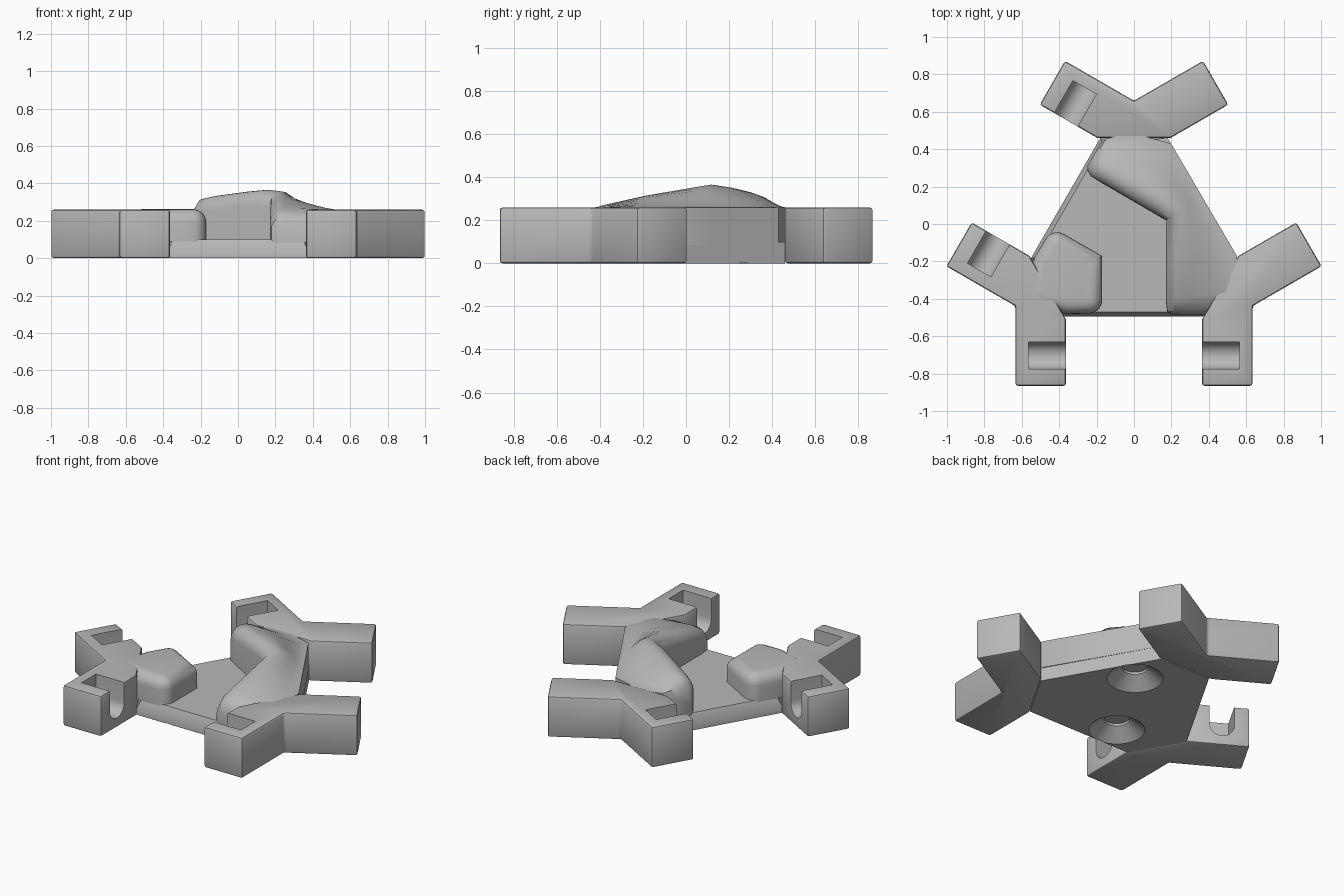
import bpy, bmesh, math
from mathutils import Vector, Matrix

if "Cube" in bpy.data.objects:
    bpy.data.objects.remove(bpy.data.objects["Cube"])

grey = bpy.data.materials.new("plain_grey")
grey.use_nodes = True
COLOUR = (0.48, 0.48, 0.48, 1)
grey.diffuse_color = COLOUR
grey.node_tree.nodes["Principled BSDF"].inputs["Base Color"].default_value = COLOUR

CENTRE = Vector((0, -0.073))    # centre of the three-way symmetry
HUB = 0.576                     # distance from centre to each Y hub
TOP = 0.26
HALF = 0.135                    # half width of an arm
ARM = 0.504


def finish(bm, name):
    bmesh.ops.recalc_face_normals(bm, faces=bm.faces)
    mesh = bpy.data.meshes.new(name)
    bm.to_mesh(mesh)
    bm.free()
    mesh.materials.append(grey)
    obj = bpy.data.objects.new(name, mesh)
    bpy.context.collection.objects.link(obj)
    return obj


def loft(rings, name):
    """Skin a list of equal-length rings and cap both ends."""
    bm = bmesh.new()
    rows = [[bm.verts.new(p) for p in ring] for ring in rings]
    n = len(rows[0])
    for a, b in zip(rows, rows[1:]):
        for i in range(n):
            j = (i + 1) % n
            bm.faces.new((a[i], a[j], b[j], b[i]))
    bm.faces.new(rows[0])
    bm.faces.new(rows[-1])
    return finish(bm, name)


def prism(outline, z0, z1, name):
    return loft([[(p[0], p[1], z) for p in outline] for z in (z0, z1)], name)


def cut(obj, cutters):
    for c in cutters:
        m = obj.modifiers.new("cut", "BOOLEAN")
        m.operation, m.object, m.solver = "DIFFERENCE", c, "EXACT"
    bake(obj)
    for c in cutters:
        bpy.data.objects.remove(c)


def bake(obj):
    deps = bpy.context.evaluated_depsgraph_get()
    mesh = bpy.data.meshes.new_from_object(obj.evaluated_get(deps))
    obj.modifiers.clear()
    obj.data = mesh


def smooth(obj, angle=35):
    bpy.ops.object.select_all(action="DESELECT")
    obj.select_set(True)
    bpy.context.view_layer.objects.active = obj
    bpy.ops.object.shade_smooth_by_angle(angle=math.radians(angle))


def polar(deg):
    return Vector((math.cos(math.radians(deg)), math.sin(math.radians(deg))))


def hook_slot(hub, direction, inward):
    """U-shaped cutter: open at the top and on the inner side of an arm."""
    mid, r, floor = 0.342, 0.0725, 0.06
    profile = [(-r, TOP + 0.1)]
    for k in range(17):
        a = math.pi + math.pi * k / 16
        profile.append((r * math.cos(a), floor + r + r * math.sin(a)))
    profile.append((r, TOP + 0.1))
    rings = []
    for side in (HALF + 0.05, HALF - 0.2):
        base = hub + direction * mid + inward * side
        rings.append([(*(base + direction * u), z) for u, z in profile])
    return loft(rings, "slot_cutter")


# Three Y-shaped corners; each entry lists which arms carry a hook slot
corners = {"back": (90, (1,)), "right": (210, (-1, 1)), "left": (330, (-1,))}
for name, (angle, slots) in corners.items():
    radial = polar(angle)
    hub = CENTRE + radial * HUB
    outline = [hub + radial * HALF / math.sin(math.pi / 3)]
    sides = []
    cutters = []
    for s in (1, -1):
        d = polar(angle + 60 * s)
        inward = polar(angle + 150 * s)
        sides.append([hub + d * ARM - inward * HALF,
                      hub + d * ARM + inward * HALF,
                      hub + d * 0.148 + inward * HALF])
        if s in slots:
            cutters.append(hook_slot(hub, d, inward))
    outline += sides[0] + sides[1][::-1]
    corner = prism(outline, 0, TOP, name + "_corner_arms")
    bev = corner.modifiers.new("round", "BEVEL")
    bev.width, bev.segments = 0.013, 2
    bev.limit_method = "ANGLE"
    bake(corner)
    if cutters:
        cut(corner, cutters)
    smooth(corner)

# Base plate, sloped along its two open edges
ring, top_ring = [], []
for angle in (90, 210, 330):
    for s in (-1, 1):
        p = CENTRE + polar(angle) * 0.533 + polar(angle + 90) * 0.18 * s
        ring.append(p)
        open_edge = (angle, s) in ((90, 1), (210, -1), (210, 1), (330, -1))
        top_ring.append(CENTRE + (p - CENTRE) * (0.94 if open_edge else 1))
plate = loft([[(*p, 0) for p in ring], [(*p, 0.04) for p in ring],
              [(*p, 0.1) for p in top_ring]], "base_plate")

# Two conical screw recesses under the plate
cones = []
for s in (1, -1):
    c = CENTRE + polar(60) * 0.303 * s
    rings = []
    for r, z in ((0.175, -0.01), (0.163, 0), (0.075, 0.07), (0.075, 0.085)):
        rings.append([(*(c + polar(k * 10) * r), z) for k in range(36)])
    cones.append(loft(rings, "recess_cutter"))
cut(plate, cones)
smooth(plate, 30)

# Rounded lobe inside the right corner, mirrored about the corner axis
axis = polar(30)
hub = CENTRE + polar(210) * HUB
across = Vector((-axis.y, axis.x))
half = [(0.38, 0), (0.226, 0.265), (0.061, 0.174), (-0.02, 0.1)]
local = half + [(u, -v) for u, v in half[:0:-1]]
bm = bmesh.new()
low = [bm.verts.new((*(hub + axis * u + across * v), 0.09)) for u, v in local]
face = bm.faces.new(low)
res = bmesh.ops.extrude_face_region(bm, geom=[face])
bmesh.ops.translate(bm, vec=(0, 0, TOP + 0.002 - 0.09),
                    verts=[v for v in res["geom"] if isinstance(v, bmesh.types.BMVert)])
target = [(hub + axis * 0.226 + across * 0.265 * s) for s in (1, -1)]
uprights = [e for e in bm.edges
            if abs(e.verts[0].co.z - e.verts[1].co.z) > 0.1
            and any((e.verts[0].co.xy - t).length < 0.01 for t in target)]
bmesh.ops.bevel(bm, geom=uprights, offset=0.07, segments=6, profile=0.5, affect="EDGES")
rim = [e for e in bm.edges if all(v.co.z > 0.2 for v in e.verts)
       and max((v.co.xy - hub).dot(axis) for v in e.verts) > 0.06]
bmesh.ops.bevel(bm, geom=rim, offset=0.07, segments=6, profile=0.5, affect="EDGES")
smooth(finish(bm, "right_corner_lobe"), 40)

# Bent ridge joining the left and back corners:
# inner edge, outer edge, crest height
stations = [
    ((0.20, -0.485), (0.50, -0.485), 0.18),
    ((0.178, -0.47), (0.52, -0.45), 0.23),
    ((0.17, -0.41), (0.55, -0.36), 0.267),
    ((0.17, -0.19), (0.55, -0.17), 0.315),
    ((0.17, 0.02), (0.368, 0.14), 0.357),
    ((0.10, 0.061), (0.298, 0.26), 0.366),
    ((0.0, 0.119), (0.198, 0.43), 0.355),
    ((-0.17, 0.218), (0.05, 0.47), 0.333),
    ((-0.23, 0.255), (-0.09, 0.47), 0.318),
    ((-0.248, 0.285), (-0.15, 0.455), 0.28),
    ((-0.25, 0.31), (-0.18, 0.43), 0.22),
]


def ridge_section(inner, outer, crest):
    a, b = Vector(inner), Vector(outer)
    width = (b - a).length
    r = min(0.08, width * 0.4)
    edge = min(TOP - 0.001, crest)
    pts = [(0, 0.085)]
    for k in range(7):
        t = math.pi / 2 * k / 6
        pts.append((r * (1 - math.cos(t)), crest - r * (1 - math.sin(t))))
    for k in range(1, 9):
        t = k / 8
        fall = t * t * (3 - 2 * t)
        pts.append((r + (width - r) * t, crest + (edge - crest) * fall))
    pts.append((width, 0.085))
    d = (b - a).normalized()
    return [(*(a + d * u), z) for u, z in pts]


smooth(loft([ridge_section(*s) for s in stations], "bent_ridge"), 42)
